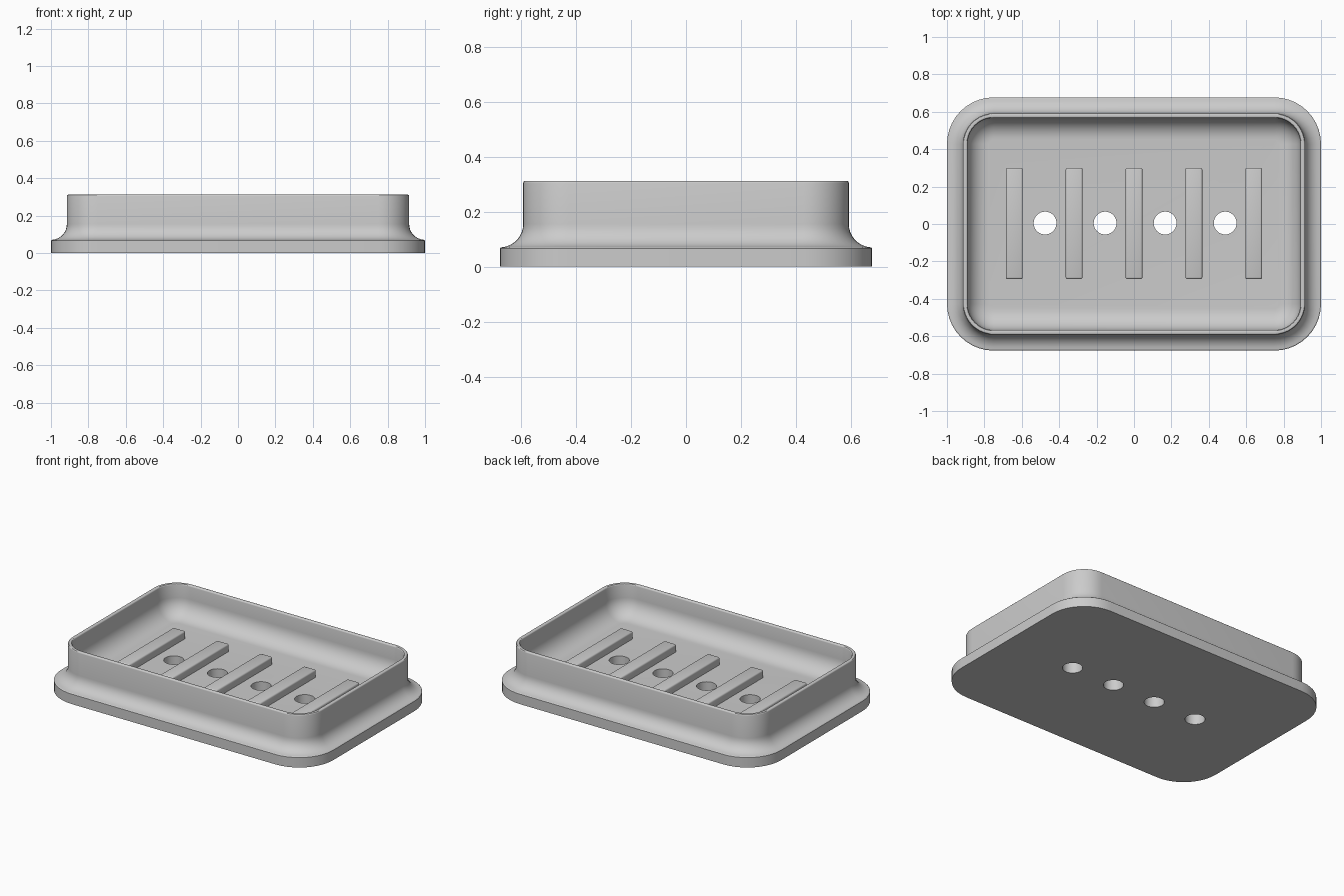
import bpy, bmesh
from math import sin, cos, pi

cube = bpy.data.objects.get("Cube")
if cube:
    bpy.data.objects.remove(cube, do_unlink=True)

HALF_X, HALF_Y, CORNER = 1.0, 0.677, 0.25
FLOOR, TOP = 0.105, 0.312

grey = bpy.data.materials.new("light grey")
grey.use_nodes = True
color = (0.6, 0.6, 0.6, 1)
grey.diffuse_color = color
grey.node_tree.nodes["Principled BSDF"].inputs["Base Color"].default_value = color


def add_object(name, bm):
    bmesh.ops.recalc_face_normals(bm, faces=bm.faces[:])
    mesh = bpy.data.meshes.new(name)
    bm.to_mesh(mesh)
    bm.free()
    obj = bpy.data.objects.new(name, mesh)
    bpy.context.collection.objects.link(obj)
    mesh.materials.append(grey)
    return obj


def smooth(obj):
    bpy.ops.object.select_all(action="DESELECT")
    obj.select_set(True)
    bpy.context.view_layer.objects.active = obj
    bpy.ops.object.shade_smooth_by_angle(angle=pi / 6)


def arc(cx, cz, r, start, end, steps):
    angles = [start + (end - start) * i / steps for i in range(steps + 1)]
    return [(cx + r * cos(a), cz + r * sin(a)) for a in angles]


def rounded_ring(bm, inset, z, steps=10):
    # Rounded rectangle parallel to the outer edge
    r = CORNER - inset
    verts = []
    for q, (sx, sy) in enumerate([(1, 1), (-1, 1), (-1, -1), (1, -1)]):
        for i in range(steps + 1):
            a = (q + i / steps) * pi / 2
            verts.append(bm.verts.new((sx * (HALF_X - CORNER) + r * cos(a),
                                       sy * (HALF_Y - CORNER) + r * sin(a), z)))
    return verts


# Dish profile as (inset, height): flange, cove, wall, rim, inner fillet
profile = [(0, 0), (0, 0.066)]
profile += arc(0, 0.155, 0.085, -pi / 2 + 0.06, 0, 8)
profile += arc(0.093, TOP - 0.008, 0.008, pi, pi / 2, 3)
profile += arc(0.102, TOP - 0.008, 0.008, pi / 2, 0, 3)
profile += arc(0.225, FLOOR + 0.115, 0.115, pi, 1.5 * pi, 10)

bm = bmesh.new()
rings = [rounded_ring(bm, inset, z) for inset, z in profile]
for low, high in zip(rings, rings[1:]):
    for i in range(len(low)):
        j = (i + 1) % len(low)
        bm.faces.new((low[i], low[j], high[j], high[i]))
bm.faces.new(rings[0])
bm.faces.new(rings[-1])
dish = add_object("dish_body", bm)

# Drain holes through the floor
bm = bmesh.new()
for i in range(4):
    made = bmesh.ops.create_cone(bm, cap_ends=True, segments=40,
                                 radius1=0.061, radius2=0.061, depth=0.5)
    bmesh.ops.translate(bm, verts=made["verts"], vec=((i - 1.5) * 0.321 + 0.006, 0.005, 0.05))
cutter = add_object("drain_hole_cutter", bm)
cutter.hide_render = True
cut = dish.modifiers.new("drain_holes", "BOOLEAN")
cut.operation = "DIFFERENCE"
cut.solver = "EXACT"
cut.object = cutter
bpy.context.view_layer.update()
evaluated = dish.evaluated_get(bpy.context.evaluated_depsgraph_get())
dish.data = bpy.data.meshes.new_from_object(evaluated)
dish.modifiers.clear()
bpy.data.objects.remove(cutter, do_unlink=True)
smooth(dish)

# Raised ribs between the holes
for i in range(5):
    bm = bmesh.new()
    bmesh.ops.create_cube(bm, size=1)
    bmesh.ops.scale(bm, verts=bm.verts, vec=(0.09, 0.595, 0.06))
    bmesh.ops.translate(bm, verts=bm.verts, vec=((i - 2) * 0.32, 0.003, FLOOR + 0.02))
    top_edges = [e for e in bm.edges if any(v.co.z > FLOOR for v in e.verts)]
    bmesh.ops.bevel(bm, geom=top_edges, offset=0.01, segments=3,
                    profile=0.5, affect="EDGES")
    smooth(add_object(f"rib_{i + 1}", bm))
